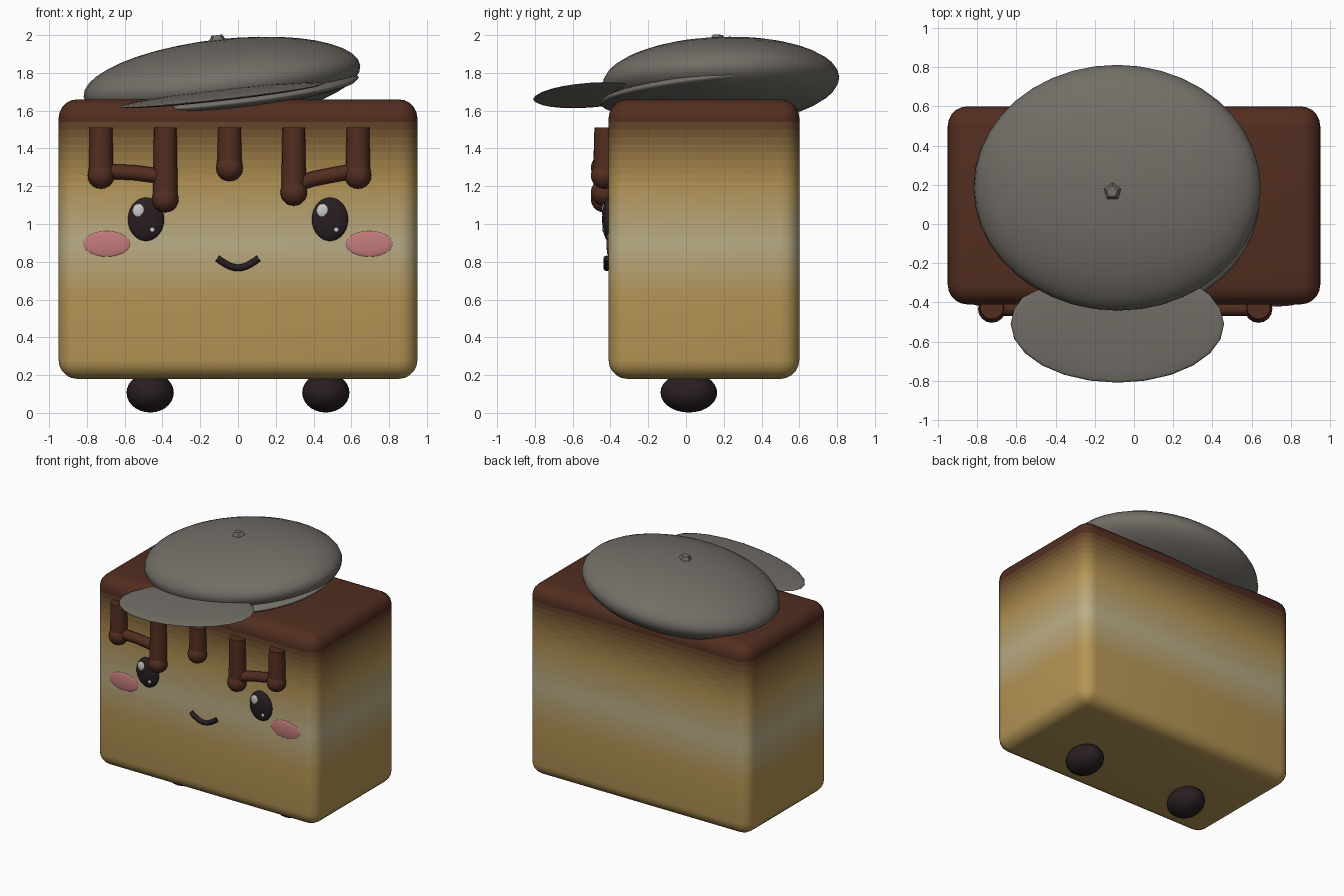
import bpy, bmesh
from math import radians, sin, pi
from mathutils import Vector

if "Cube" in bpy.data.objects:
    bpy.data.objects.remove(bpy.data.objects["Cube"])


def material(name, rgb):
    m = bpy.data.materials.new(name)
    m.diffuse_color = (*rgb, 1)
    m.use_nodes = True
    m.node_tree.nodes["Principled BSDF"].inputs["Base Color"].default_value = m.diffuse_color
    return m


CHOC = material("chocolate", (0.085, 0.027, 0.014))
GREY = material("hat_felt", (0.17, 0.155, 0.135))
DARK = material("dark", (0.022, 0.013, 0.015))
WHITE = material("highlight", (0.75, 0.75, 0.75))
PINK = material("blush", (0.55, 0.2, 0.2))


def finish(name, mat=None, angle=60):
    o = bpy.context.object
    o.name = name
    if mat:
        o.data.materials.append(mat)
    bpy.ops.object.shade_smooth_by_angle(angle=radians(angle))
    return o


def ellipsoid(name, loc, radii, mat, rot=(0, 0, 0), seg=24, rings=14):
    bpy.ops.mesh.primitive_uv_sphere_add(segments=seg, ring_count=rings, radius=1, location=loc,
                                         rotation=[radians(a) for a in rot])
    bpy.context.object.scale = radii
    return finish(name, mat)


def tube(name, pts, radius, mat):
    c = bpy.data.curves.new(name, 'CURVE')
    c.dimensions = '3D'
    c.bevel_depth, c.bevel_resolution, c.use_fill_caps = radius, 2, True
    s = c.splines.new('POLY')
    s.points.add(len(pts) - 1)
    for p, co in zip(s.points, pts):
        p.co = (*co, 1)
    o = bpy.data.objects.new(name, c)
    bpy.context.collection.objects.link(o)
    bpy.ops.object.select_all(action='DESELECT')
    bpy.context.view_layer.objects.active = o
    o.select_set(True)
    bpy.ops.object.convert(target='MESH')
    return finish(name, mat)


# Cake body: rounded box cut into thin colour bands
LO, HI = Vector((-0.95, -0.41, 0.18)), Vector((0.95, 0.60, 1.66))
bm = bmesh.new()
bmesh.ops.create_cube(bm, size=1)
for v in bm.verts:
    v.co = [(LO[i] + HI[i]) / 2 + v.co[i] * (HI[i] - LO[i]) for i in range(3)]
bmesh.ops.bevel(bm, geom=bm.edges[:], offset=0.1, segments=5, profile=0.5, affect='EDGES')
cuts = [0.62 + 0.04 * i for i in range(24)]
for z in cuts:
    bmesh.ops.bisect_plane(bm, geom=bm.verts[:] + bm.edges[:] + bm.faces[:],
                           plane_co=(0, 0, z), plane_no=(0, 0, 1))
for f in bm.faces:
    z = f.calc_center_median().z
    f.material_index = sum(z > c for c in cuts)
mesh = bpy.data.meshes.new("cake_body")
bm.to_mesh(mesh)
bm.free()

# Gradient stops: sponge, cream, sponge, chocolate
TAN, CREAM, BROWN = (0.46, 0.30, 0.09), (0.50, 0.43, 0.25), (0.085, 0.027, 0.014)
STOPS = [(0.62, TAN), (0.90, CREAM), (1.20, TAN), (1.56, BROWN)]


def gradient(z):
    if z <= STOPS[0][0]:
        return TAN
    for (z0, a), (z1, b) in zip(STOPS, STOPS[1:]):
        if z <= z1:
            return Vector(a).lerp(Vector(b), (z - z0) / (z1 - z0))
    return BROWN


for i, z in enumerate([0.6] + [c + 0.02 for c in cuts]):
    mesh.materials.append(material(f"cake_band_{i}", gradient(z)))
body = bpy.data.objects.new("cake_body", mesh)
bpy.context.collection.objects.link(body)
bpy.context.view_layer.objects.active = body
body.select_set(True)
finish("cake_body")

# Feet, eyes and cheeks
for side, s in (("left", -1), ("right", 1)):
    ellipsoid(f"foot_{side}", (s * 0.465, 0.015, 0.107), (0.125, 0.15, 0.105), DARK)
    ex = s * 0.487
    ellipsoid(f"eye_{side}", (ex, -0.41, 1.025), (0.096, 0.034, 0.115), DARK)
    ellipsoid(f"eye_glint_{side}", (ex - 0.04, -0.436, 1.072), (0.032, 0.01, 0.036), WHITE, seg=16, rings=8)
    ellipsoid(f"eye_spark_{side}", (ex + 0.033, -0.437, 0.97), (0.013, 0.007, 0.013), WHITE, seg=12, rings=8)
    ellipsoid(f"cheek_{side}", (s * 0.695, -0.409, 0.895), (0.125, 0.012, 0.068), PINK)

# Smile
tube("mouth", [(-0.11 + 0.022 * i, -0.42, 0.818 - 0.05 * sin(pi * i / 10)) for i in range(11)], 0.018, DARK)

# Icing drips: rod with a rounded drop at the end
for i, z in enumerate((1.257, 1.132, 1.297, 1.167, 1.257)):
    x = -0.725 + 0.34 * i
    bpy.ops.mesh.primitive_cone_add(vertices=16, radius1=0.066, radius2=0.06, depth=1.51 - z,
                                    location=(x, -0.425, (1.51 + z) / 2))
    finish(f"drip_{i}", CHOC)
    ellipsoid(f"drip_end_{i}", (x, -0.433, z), (0.071, 0.071, 0.071), CHOC, seg=16, rings=10)

# Icing bridges between the outer drips
tube("drip_bridge_left", [(-0.725, -0.43, 1.28), (-0.55, -0.43, 1.272), (-0.385, -0.43, 1.25)], 0.04, CHOC)
tube("drip_bridge_right", [(0.295, -0.43, 1.205), (0.4, -0.43, 1.24), (0.635, -0.43, 1.285)], 0.04, CHOC)

# Tilted flat cap: crown, lower rim, brim and button
ellipsoid("cap_crown", (-0.085, 0.185, 1.757), (0.737, 0.627, 0.22), GREY, (2, -6.5, 0), 40, 20)
ellipsoid("cap_rim", (-0.045, 0.14, 1.70), (0.69, 0.60, 0.075), GREY, (6, -6.5, 0), 40, 12)
ellipsoid("cap_brim", (-0.085, -0.51, 1.682), (0.548, 0.30, 0.022), GREY, (4, -6.5, 0), 24, 10)
bpy.ops.mesh.primitive_cone_add(vertices=5, radius1=0.055, radius2=0.03, depth=0.04,
                                location=(-0.11, 0.165, 1.98), rotation=(0, radians(-6.5), 0))
finish("cap_button", GREY, 30)
